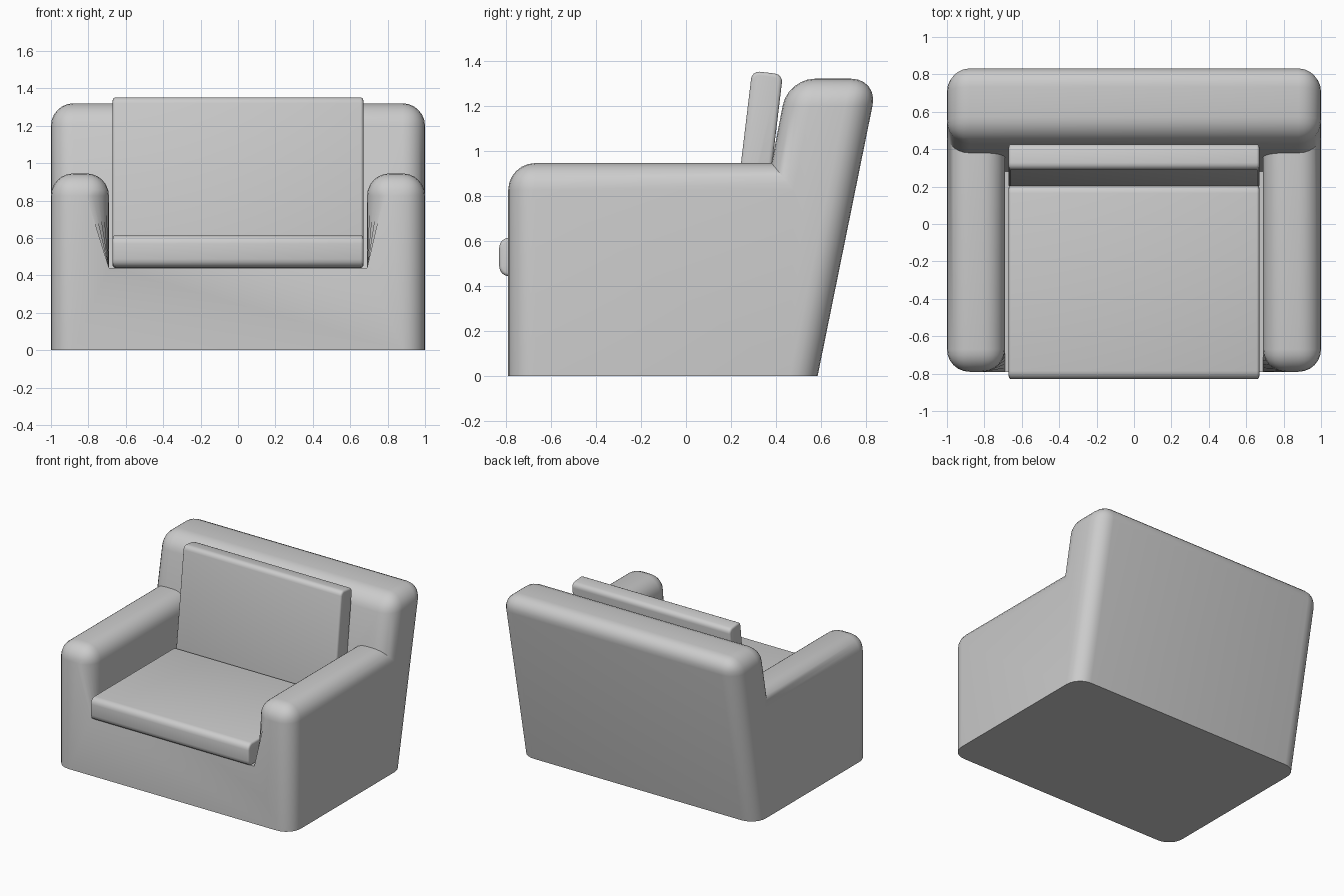
import bpy, bmesh
from math import atan
from mathutils import Matrix, Vector

if "Cube" in bpy.data.objects:
    bpy.data.objects.remove(bpy.data.objects["Cube"])


def finish(bm, name):
    bmesh.ops.recalc_face_normals(bm, faces=bm.faces[:])
    mesh = bpy.data.meshes.new(name)
    bm.to_mesh(mesh)
    bm.free()
    ob = bpy.data.objects.new(name, mesh)
    bpy.context.collection.objects.link(ob)
    bpy.ops.object.select_all(action='DESELECT')
    ob.select_set(True)
    bpy.context.view_layer.objects.active = ob
    bpy.ops.object.shade_smooth_by_angle(angle=0.7)
    return ob


# Upholstered body: base, arms and leaning back as one solid
W, A = 1.0, 0.69
ARM, SEAT, TOP, FRONT = 0.945, 0.44, 1.32, -0.79
pts = {  # name: (half width, y, z)
    'floor_front': (W, FRONT, 0), 'floor_back': (W, 0.585, 0),
    'arm_front': (W, FRONT, ARM), 'arm_back': (W, 0.38, ARM),
    'top_front': (W, 0.453, TOP), 'top_back': (W, 0.853, TOP),
    'in_front': (A, FRONT, ARM), 'in_back': (A, 0.38, ARM),
    'seat_front': (A, FRONT, SEAT), 'seat_back': (A, 0.2817, SEAT),
}
bm = bmesh.new()
L = {k: bm.verts.new((-x, y, z)) for k, (x, y, z) in pts.items()}
R = {k: bm.verts.new((x, y, z)) for k, (x, y, z) in pts.items()}
for S in (L, R):
    for loop in ('floor_front floor_back top_back top_front arm_back arm_front',
                 'arm_front arm_back in_back in_front',
                 'in_front in_back seat_back seat_front'):
        bm.faces.new([S[k] for k in loop.split()])
for loop in ('floor_front arm_front in_front seat_front',
             'top_front arm_back in_back seat_back',
             'seat_front seat_back', 'top_front top_back',
             'top_back floor_back', 'floor_back floor_front'):
    keys = loop.split()
    bm.faces.new([L[k] for k in keys] + [R[k] for k in reversed(keys)])

# Soft rounding on the outer edges only
edges = []
for S in (L, R):
    for pair in ('floor_front arm_front', 'arm_front in_front', 'in_front seat_front',
                 'arm_front arm_back', 'in_front in_back', 'arm_back top_front',
                 'top_front top_back', 'top_back floor_back'):
        a, b = pair.split()
        edges.append(bm.edges.get((S[a], S[b])))
edges += [bm.edges.get((L[k], R[k])) for k in ('top_front', 'top_back')]
bmesh.ops.recalc_face_normals(bm, faces=bm.faces[:])
bmesh.ops.bevel(bm, geom=edges, offset=0.12, offset_type='OFFSET', segments=6,
                profile=0.5, affect='EDGES', clamp_overlap=True)
finish(bm, 'armchair_body')


# Cushions: long edges well rounded, ends lightly rounded
def cushion(name, size, matrix, radius):
    bm = bmesh.new()
    bmesh.ops.create_cube(bm, size=1, matrix=Matrix.Diagonal((*size, 1)))
    half = size[0] / 2
    long_edges = [e for e in bm.edges if abs(e.verts[0].co.x - e.verts[1].co.x) > half]
    bmesh.ops.bevel(bm, geom=long_edges, offset=radius, segments=4,
                    profile=0.5, affect='EDGES')
    caps = [e for e in bm.edges
            if all(abs(abs(v.co.x) - half) < 1e-4 for v in e.verts)
            and abs(e.verts[0].co.x - e.verts[1].co.x) < 1e-4]
    bmesh.ops.bevel(bm, geom=caps, offset=0.015, segments=3,
                    profile=0.5, affect='EDGES')
    bmesh.ops.transform(bm, matrix=matrix, verts=bm.verts[:])
    return finish(bm, name)


cushion('seat_cushion', (1.34, 1.04, 0.172),
        Matrix.Translation((0, -0.31, SEAT + 0.088)), 0.045)

# Back cushion leans against the back
tilt = Matrix.Rotation(-atan(0.12), 4, 'X')
height = 0.91
centre = Vector((0, 0.362, 1.347)) - tilt.to_3x3() @ Vector((0, 0, height / 2))
cushion('back_cushion', (1.34, 0.138, height), Matrix.Translation(centre) @ tilt, 0.035)
